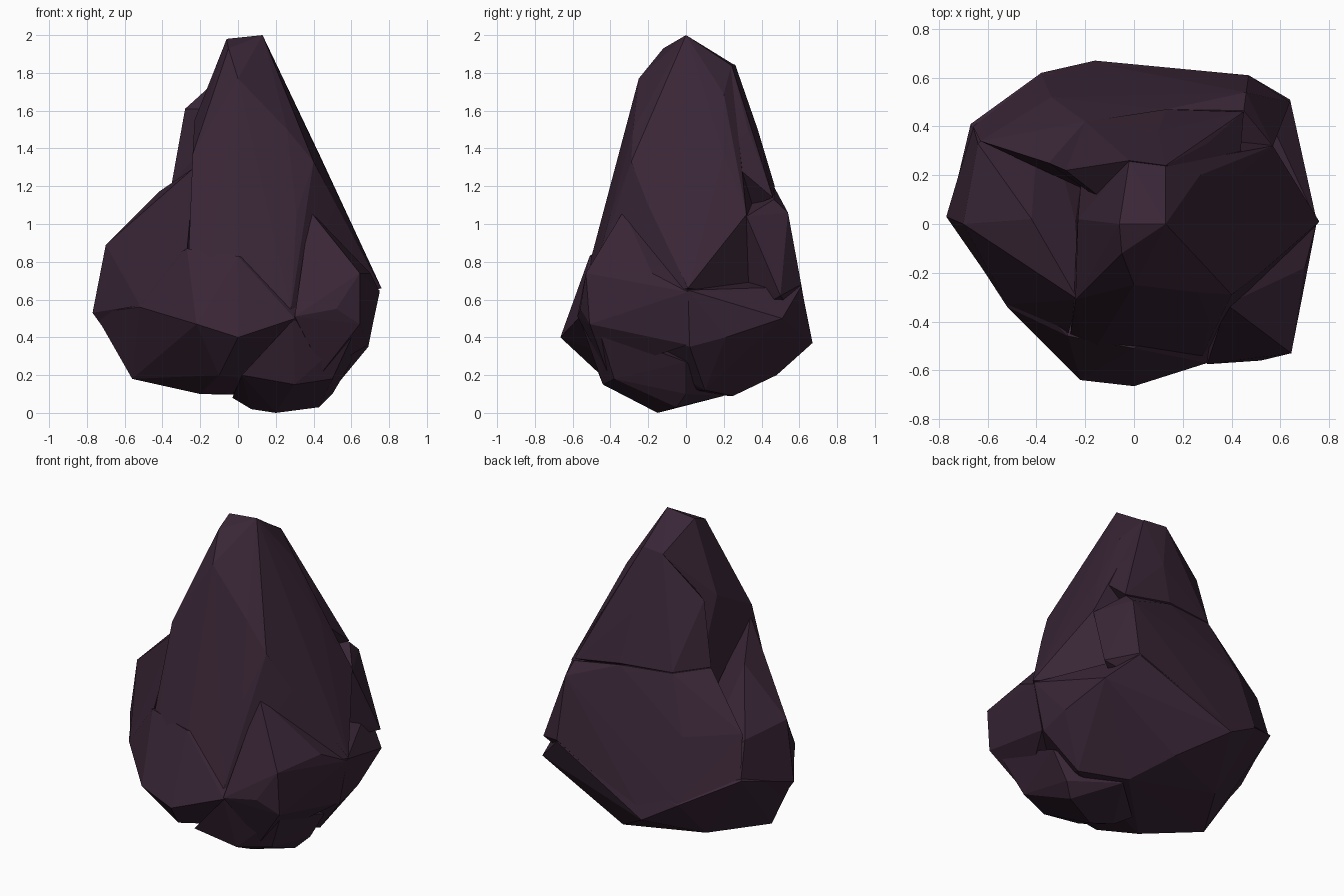
import bpy
import bmesh

# Remove the default object
default = bpy.data.objects.get("Cube")
if default:
    bpy.data.objects.remove(default, do_unlink=True)

# Single dark plum stone colour
PLUM = (0.041, 0.019, 0.037, 1.0)
stone = bpy.data.materials.new("dark_plum_stone")
stone.use_nodes = True
stone.diffuse_color = PLUM
stone.node_tree.nodes["Principled BSDF"].inputs["Base Color"].default_value = PLUM


def shard(name, corners):
    """Make a faceted convex chunk of stone that wraps a few corner points."""
    bm = bmesh.new()
    for corner in corners:
        bm.verts.new(corner)
    hull = bmesh.ops.convex_hull(bm, input=bm.verts)
    loose = {v for v in hull["geom_interior"] + hull["geom_unused"]
             if isinstance(v, bmesh.types.BMVert)}
    bmesh.ops.delete(bm, geom=list(loose), context="VERTS")
    bmesh.ops.recalc_face_normals(bm, faces=bm.faces)
    mesh = bpy.data.meshes.new(name)
    bm.to_mesh(mesh)
    bm.free()
    mesh.materials.append(stone)
    obj = bpy.data.objects.new(name, mesh)
    bpy.context.scene.collection.objects.link(obj)
    return obj


def fuse(target, piece):
    """Union a chunk into the target and discard the chunk."""
    union = target.modifiers.new("union", "BOOLEAN")
    union.operation = "UNION"
    union.solver = "EXACT"
    union.object = piece
    bpy.context.view_layer.update()
    graph = bpy.context.evaluated_depsgraph_get()
    merged = bpy.data.meshes.new_from_object(target.evaluated_get(graph))
    target.modifiers.clear()
    target.data = merged
    bpy.data.objects.remove(piece, do_unlink=True)


# Tall leaning spire with a narrow ridge on top
spire = shard("rock", [
    (.13, 0, 2), (-.06, 0, 1.98), (-.02, .26, 1.84), (.13, .24, 1.84),
    (-.05, -.12, 1.93), (0, -.25, 1.77), (.13, -.13, 1.74),
    (-.23, .02, 1.55), (-.24, -.31, 1.37), (.27, .2, 1.69),
    (.26, -.28, 1.5), (.43, .2, 1.37), (.4, -.29, 1.33),
    (.31, -.4, 1.05), (.52, -.2, 1.1), (.57, .32, 1.05),
    (.76, .01, .66), (-.2, .2, 1), (-.26, -.45, .87),
    (0, -.5, .83), (-.2, -.58, .5), (.28, -.54, .55),
    (-.2, .4, .5), (.3, .45, .6),
])

# Upright ridge on the rear of the spire
ridge = shard("ridge", [
    (-.28, .22, 1.61), (-.31, .23, 1.41), (-.35, .25, 1.22),
    (-.2, .42, 1.21), (.1, .38, 1.5), (-.02, .26, 1.845),
    (.13, .24, 1.845), (.13, .47, 1.2), (.3, .33, 1.5),
    (.43, .2, 1.36), (.45, .46, 1.14), (0, 0, 1.6), (0, .1, 1),
])

# Sloping mass below the ridge
back = shard("back", [
    (-.35, .25, 1.215), (-.2, .42, 1.205), (.13, .47, 1.19),
    (.45, .465, 1.13), (.46, .54, 1.06), (.57, .32, 1.04),
    (-.63, .34, .91), (-.34, .52, .88), (.47, .61, .68),
    (.64, .5, .62), (.12, .62, .56), (-.16, .66, .39),
    (-.38, .615, .51), (-.66, .4, .66), (.1, 0, .9), (0, .1, .4),
])

# Broad heavy belly
belly = shard("belly", [
    (0, -.665, .4), (-.22, -.64, .47), (-.52, -.34, .56),
    (-.76, .03, .53), (-.67, .41, .65), (-.38, .62, .5),
    (-.16, .67, .37), (.12, .62, .55), (.47, .61, .67),
    (.64, .51, .5), (.69, .21, .4), (.75, .01, .65),
    (.69, .02, .35), (.3, -.57, .5), (-.56, -.05, .18),
    (-.35, .3, .2), (.25, .25, .09), (.1, .48, .2),
    (-.2, -.2, .1), (-.1, -.45, .2), (.5, .1, .12),
    (-.27, -.46, .87), (0, -.51, .83),
])

# Shoulder bulging out on the -x side, with a groove behind it
shoulder = shard("shoulder", [
    (-.7, 0, .89), (-.42, .02, 1.17), (-.24, .01, 1.02),
    (-.64, .33, .87), (-.77, .03, .53), (-.66, .4, .64),
    (-.52, -.33, .57), (-.55, 0, .22), (-.38, .55, .52),
    (-.27, -.45, .86), (-.23, -.31, 1.3), (-.2, .3, .6),
])

# Blocky lump on the front corner
lump = shard("lump", [
    (.38, -.33, 1.07), (.645, -.53, .74), (.7, -.18, .74),
    (.4, -.47, .77), (.645, -.51, .47), (.3, -.575, .51),
    (.52, -.56, .55), (.75, .01, .64), (.69, .01, .36),
    (.3, -.2, .4), (.45, -.42, .22),
])

# Uneven foot the rock rests on
foot = shard("foot", [
    (.2, -.15, 0), (.07, -.1, .02), (.43, -.05, .03),
    (.5, 0, .1), (-.03, -.05, .08), (.3, -.44, .15),
    (.02, -.46, .2), (.5, -.38, .18), (.25, .2, .09),
    (.29, -.56, .49), (.62, -.46, .44), (.6, 0, .27), (.2, 0, .4),
])

for piece in (ridge, back, belly, shoulder, lump, foot):
    fuse(spire, piece)

# Tidy the seams and keep every facet flat
bm = bmesh.new()
bm.from_mesh(spire.data)
bmesh.ops.remove_doubles(bm, verts=bm.verts, dist=0.002)
for face in bm.faces:
    face.smooth = False
    face.material_index = 0
bm.to_mesh(spire.data)
bm.free()
